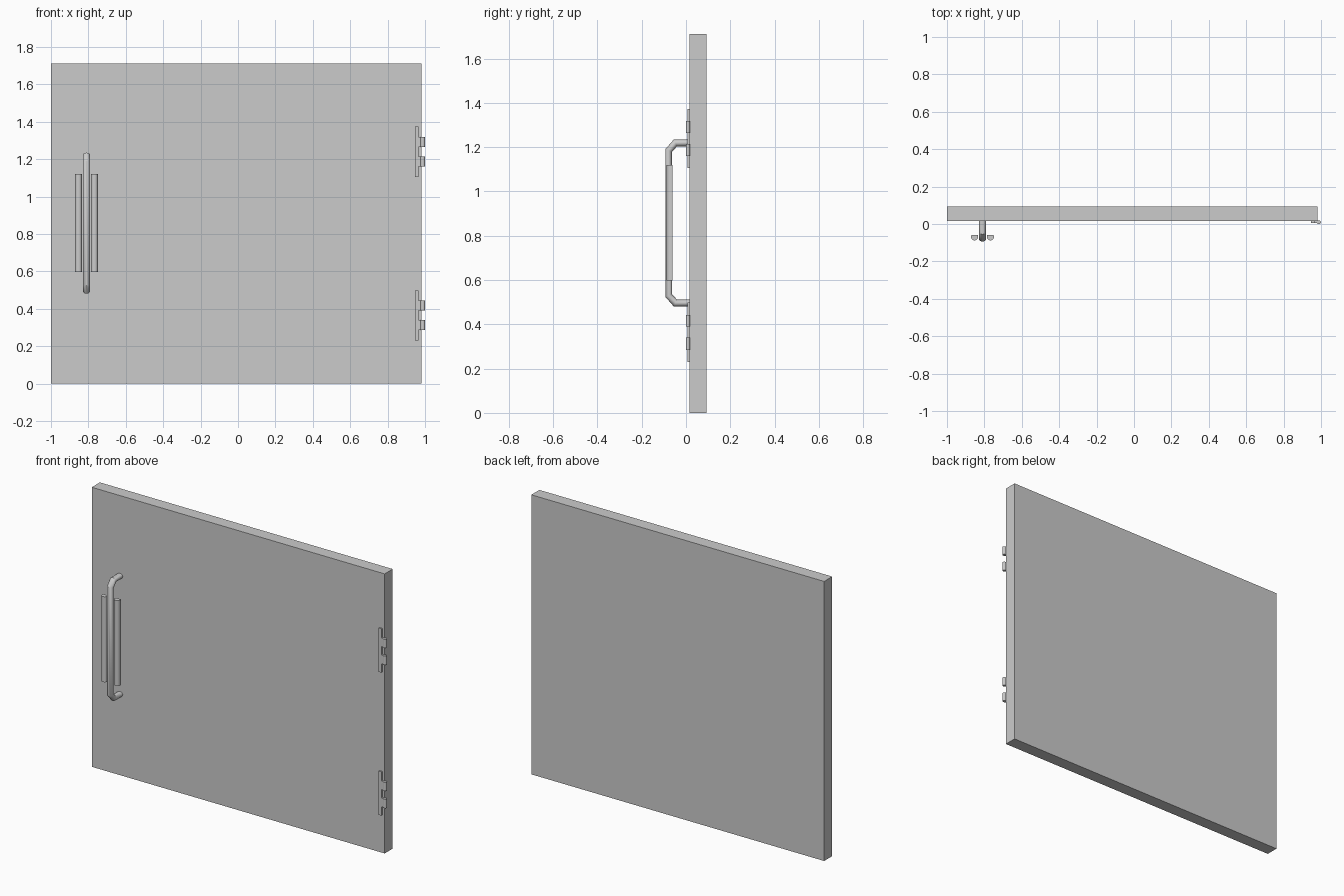
import bpy, bmesh, math
from mathutils import Vector

if "Cube" in bpy.data.objects:
    bpy.data.objects.remove(bpy.data.objects["Cube"])


def finish(name, bm, smooth=False):
    bmesh.ops.recalc_face_normals(bm, faces=bm.faces)
    me = bpy.data.meshes.new(name)
    bm.to_mesh(me)
    bm.free()
    ob = bpy.data.objects.new(name, me)
    bpy.context.collection.objects.link(ob)
    if smooth:
        bpy.ops.object.select_all(action='DESELECT')
        ob.select_set(True)
        bpy.context.view_layer.objects.active = ob
        bpy.ops.object.shade_smooth_by_angle(angle=math.radians(40))
    return ob


def box(name, lo, hi):
    bm = bmesh.new()
    bmesh.ops.create_cube(bm, size=1)
    for v in bm.verts:
        v.co = Vector([a + (b - a) * (c + 0.5) for a, b, c in zip(lo, hi, v.co)])
    return finish(name, bm)


def prism(name, outline, axis, start, end, smooth=False):
    """Extrude a 2D outline along z (outline = x,y) or y (outline = x,z)."""
    bm = bmesh.new()
    place = (lambda a, b: (a, b, start)) if axis == 'z' else (lambda a, b: (a, start, b))
    face = bm.faces.new([bm.verts.new(place(a, b)) for a, b in outline])
    new = bmesh.ops.extrude_face_region(bm, geom=[face])['geom']
    d = end - start
    vec = (0, 0, d) if axis == 'z' else (0, d, 0)
    bmesh.ops.translate(bm, vec=vec, verts=[g for g in new if isinstance(g, bmesh.types.BMVert)])
    return finish(name, bm, smooth)


def tube(name, x, path, rx, r, sides=16):
    """Sweep an ellipse along a (y, z) path with mitred corners."""
    bm = bmesh.new()
    pts = [Vector(p) for p in path]
    rings = []
    for i, p in enumerate(pts):
        t0 = (p - pts[max(i - 1, 0)]).normalized() if i else (pts[1] - p).normalized()
        t1 = (pts[i + 1] - p).normalized() if i < len(pts) - 1 else t0
        t = (t0 + t1).normalized()
        n = Vector((-t.y, t.x)) / t.dot(t1)
        ring = []
        for k in range(sides):
            a = 2 * math.pi * k / sides
            q = p + n * r * math.sin(a)
            ring.append(bm.verts.new((x + rx * math.cos(a), q.x, q.y)))
        rings.append(ring)
    for a, b in zip(rings, rings[1:]):
        for k in range(sides):
            j = (k + 1) % sides
            bm.faces.new((a[k], a[j], b[j], b[k]))
    bm.faces.new(rings[0])
    bm.faces.new(rings[-1])
    return finish(name, bm, True)


# Door panel
box("door_panel", (-1, 0.015, 0), (0.982, 0.093, 1.71))

# Pull handle with chamfered corners
HX = -0.81
tube("pull_handle", HX, [(0.016, 1.219), (-0.048, 1.219), (-0.078, 1.185),
                         (-0.078, 0.53), (-0.048, 0.496), (0.016, 0.496)], 0.02, 0.0155)

# Grip strips beside the handle: flat back, rounded front
grip = [(-0.0175, -0.06), (0.0175, -0.06), (0.0185, -0.066), (0.0175, -0.076),
        (0.012, -0.084), (0.005, -0.087), (-0.005, -0.087), (-0.012, -0.084),
        (-0.0175, -0.076), (-0.0185, -0.066)]
for side, s in (("left", -1), ("right", 1)):
    prism("grip_" + side, [(HX + s * 0.0425 + x, y) for x, y in grip],
          'z', 0.597, 1.12, True)

# Hinges: notched leaf plus two knuckles each
knuckles = [(0.055, 0.11), (0.16, 0.213)]
for label, z in (("lower", 0.23), ("upper", 1.105)):
    outer, inner = 0.982, 0.966
    leaf = [(0.946, 0), (inner, 0)]
    for a, b in knuckles:
        leaf += [(inner, a), (outer, a), (outer, b), (inner, b)]
    leaf += [(inner, 0.268), (0.946, 0.268)]
    prism("hinge_leaf_" + label, [(x, z + h) for x, h in leaf], 'y', 0.006, 0.0155)
    for i, (a, b) in enumerate(knuckles):
        ring = [(0.988 + 0.012 * math.cos(t * math.pi / 6),
                 0.009 + 0.01 * math.sin(t * math.pi / 6)) for t in range(12)]
        prism(f"hinge_knuckle_{label}_{i + 1}", ring, 'z', z + a, z + b, True)
